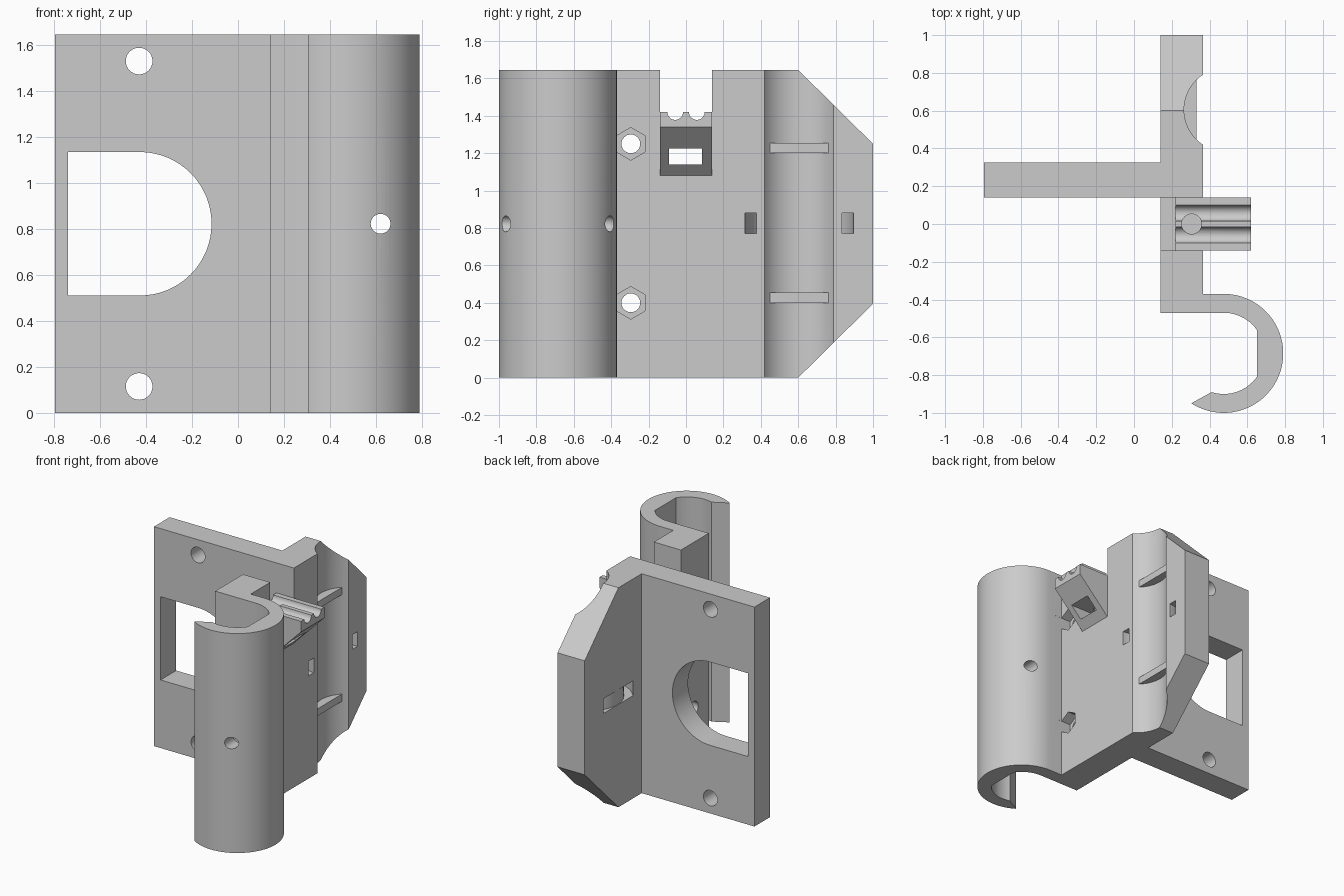
import bpy, bmesh
from math import cos, sin, radians
from mathutils import Vector

if "Cube" in bpy.data.objects:
    bpy.data.objects.remove(bpy.data.objects["Cube"], do_unlink=True)

H = 1.645
MID = H / 2

grey = bpy.data.materials.new("plain_grey")
grey.use_nodes = True
grey.diffuse_color = (0.6, 0.6, 0.6, 1)
grey.node_tree.nodes["Principled BSDF"].inputs["Base Color"].default_value = (0.6, 0.6, 0.6, 1)


def arc(cx, cy, r, start, end, n=32):
    steps = [radians(start + (end - start) * i / n) for i in range(n + 1)]
    return [(cx + r * cos(a), cy + r * sin(a)) for a in steps]


def circle(cx, cy, r, n=32, start=0):
    return arc(cx, cy, r, start, start + 360, n)[:-1]


def rect(u0, u1, v0, v1):
    return [(u0, v0), (u1, v0), (u1, v1), (u0, v1)]


def prism(name, profile, axis, lo, hi):
    """Extrude a closed 2D profile along an axis."""
    place = {"x": lambda u, v: (lo, u, v),
             "y": lambda u, v: (u, lo, v),
             "z": lambda u, v: (u, v, lo)}[axis]
    step = Vector([(hi - lo) * (axis == a) for a in "xyz"])
    bm = bmesh.new()
    face = bm.faces.new([bm.verts.new(place(u, v)) for u, v in profile])
    out = bmesh.ops.extrude_face_region(bm, geom=[face])
    moved = [g for g in out["geom"] if isinstance(g, bmesh.types.BMVert)]
    bmesh.ops.translate(bm, vec=step, verts=moved)
    bmesh.ops.recalc_face_normals(bm, faces=bm.faces)
    mesh = bpy.data.meshes.new(name)
    bm.to_mesh(mesh)
    bm.free()
    mesh.materials.append(grey)
    obj = bpy.data.objects.new(name, mesh)
    bpy.context.collection.objects.link(obj)
    return obj


def combine(target, tool, operation):
    mod = target.modifiers.new(tool.name, "BOOLEAN")
    mod.operation, mod.solver, mod.object = operation, "EXACT", tool
    bpy.context.view_layer.objects.active = target
    bpy.ops.object.modifier_apply(modifier=mod.name)
    bpy.data.objects.remove(tool, do_unlink=True)


# Body outline: wing with tube groove, hook and mounting plate
hook = (0.475, -0.685)
outline = [(0.14, 1.0), (0.14, 0.325), (-0.795, 0.325), (-0.795, 0.14), (0.14, 0.14), (0.14, -0.47)]
outline += arc(*hook, 0.215, 90, 35.5, 14)
outline += arc(*hook, 0.215, -35.5, -107.5, 18)
outline += arc(*hook, 0.315, -123, 90, 56)
outline += [(0.365, -0.37)]
outline += arc(0.486, 0.605, 0.221, 236.8, 123.2, 28)
outline += [(0.365, 1.0)]
body = prism("bracket_body", outline, "z", 0, H)

# Wire guide with sloped underside, and two ribs across the groove
guide = [(0.22, 0.935), (0.62, 1.34), (0.62, 1.5), (0.22, 1.5)]
combine(body, prism("wire_guide", guide, "y", -0.139, 0.139), "UNION")
for z in (0.427, 1.227):
    rib = rect(0.448, 0.762, z - 0.027, z + 0.027)
    combine(body, prism("groove_rib", rib, "x", 0.2, 0.33), "UNION")


def cut(name, profile, axis, lo, hi):
    combine(body, prism(name, profile, axis, lo, hi), "DIFFERENCE")


# Sloped wing corners
slope = [(0.5, 1.744), (1.1, 1.151), (1.1, 1.744)]
cut("upper_corner", slope, "x", 0, 0.5)
cut("lower_corner", [(y, H - z) for y, z in slope], "x", 0, 0.5)

# Notch above the guide, wire grooves, window and vertical hole
cut("top_notch", rect(-0.14, 0.14, 1.42, 1.8), "x", 0, 0.7)
cut("notch_step", rect(-0.14, 0.14, 1.36, 1.8), "x", 0, 0.22)
for y in (-0.058, 0.058):
    cut("wire_groove", circle(y, 1.42, 0.042, 24), "x", 0.2, 0.7)
cut("guide_window", rect(-0.09, 0.085, 1.14, 1.225), "x", 0, 0.7)
cut("guide_hole", circle(0.305, 0, 0.053), "z", 1.2, 1.5)

# Motor opening and screw holes in the mounting plate
opening = [(-0.74, MID - 0.312)] + arc(-0.427, MID, 0.312, -90, 90) + [(-0.74, MID + 0.312)]
cut("round_opening", opening, "y", 0.05, 0.4)
for z in (0.115, H - 0.115):
    cut("mount_hole", circle(-0.43, z, 0.058), "y", 0.05, 0.4)

# Screw holes with hexagonal nut pockets
for z in (0.4, 1.25):
    cut("screw_hole", circle(-0.295, z, 0.05), "x", 0, 0.42)
    cut("nut_pocket", circle(-0.295, z, 0.087, 6, 30), "x", 0.285, 0.42)

# Hole through the hook, and curved strap channel behind the groove
cut("hook_hole", circle(0.62, MID, 0.043), "y", -1.1, -0.2)
channel = arc(0.371, 0.605, 0.29, 80, 280, 40) + arc(0.371, 0.605, 0.228, 280, 80, 40)
cut("strap_channel", channel, "z", 0.77, 0.88)

# Smooth the curves and keep the edges crisp
bpy.context.view_layer.update()
bpy.ops.object.select_all(action="DESELECT")
body.select_set(True)
bpy.context.view_layer.objects.active = body
bpy.ops.object.shade_smooth_by_angle(angle=radians(25))
